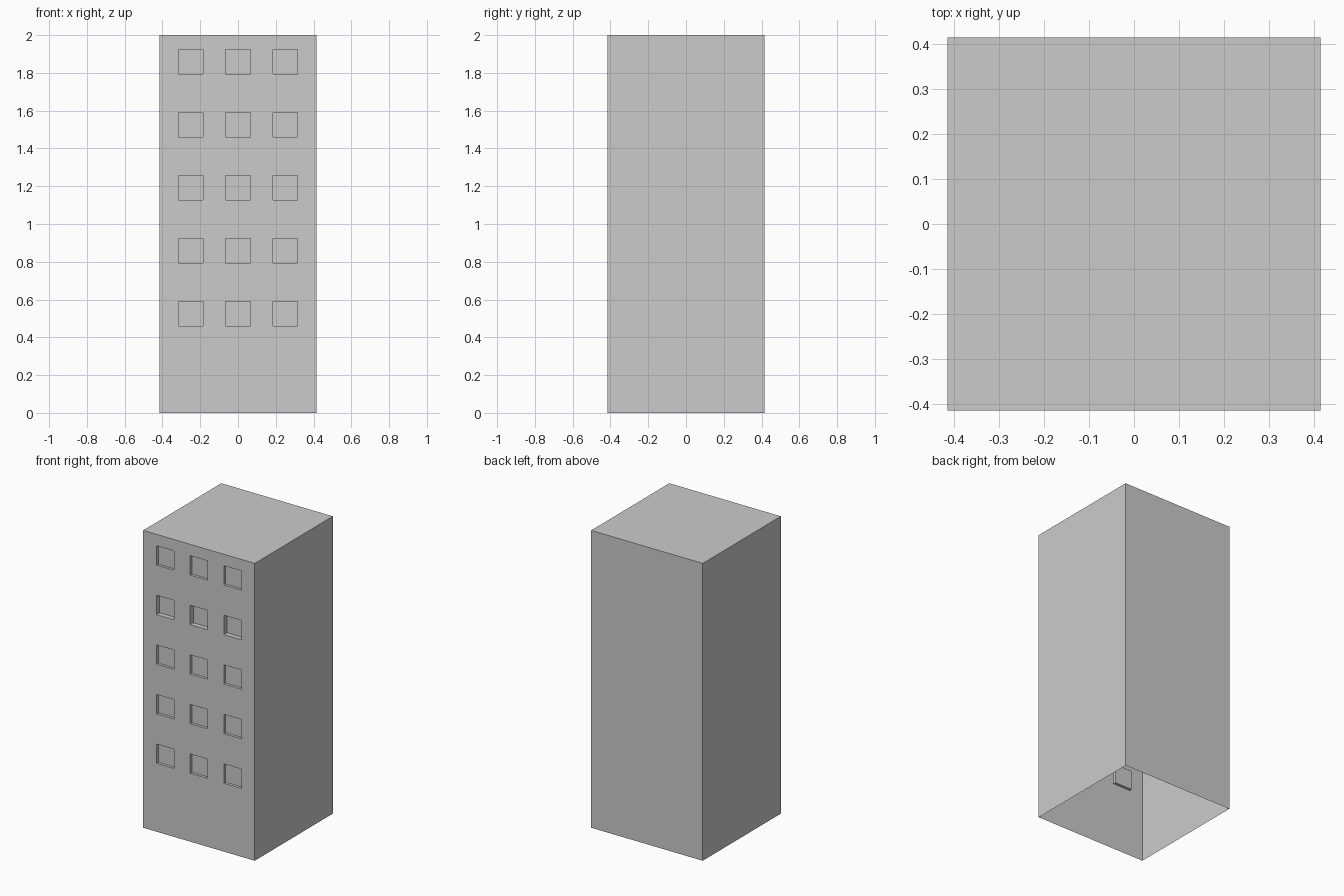
import bpy, bmesh
from mathutils import Matrix, Vector

if "Cube" in bpy.data.objects:
    bpy.data.objects.remove(bpy.data.objects["Cube"])

HALF = 0.415          # half width of the block
HEIGHT = 2.0
WIN = 0.065           # half size of a window
COLS = [-0.25, 0.0, 0.25]
ROWS = [0.525 + i / 3 for i in range(5)]
DEPTHS = [0.018, 0.018, 0.018, 0.033, 0.018]   # one row is set deeper

bm = bmesh.new()

# Tower block shell, open underneath
bmesh.ops.create_cube(bm, size=1.0, matrix=Matrix.Translation((0, 0, HEIGHT / 2))
                      @ Matrix.Diagonal((2 * HALF, 2 * HALF, HEIGHT, 1)))
bmesh.ops.delete(bm, geom=[f for f in bm.faces if f.normal.z < -0.9], context='FACES')


def cut(axis, value):
    normal = Vector((0, 0, 0))
    normal[axis] = 1
    bmesh.ops.bisect_plane(bm, geom=bm.verts[:] + bm.edges[:] + bm.faces[:],
                           plane_co=normal * value, plane_no=normal)


# Grid lines around every window
for side in (-WIN, WIN):
    for x in COLS:
        cut(0, x + side)
    for z in ROWS:
        cut(2, z + side)

# Recess the windows in the front wall
bm.normal_update()
for z, depth in zip(ROWS, DEPTHS):
    for x in COLS:
        centre = Vector((x, -HALF, z))
        face = next(f for f in bm.faces
                    if f.normal.y < -0.9 and (f.calc_center_median() - centre).length < 0.01)
        new = bmesh.ops.extrude_discrete_faces(bm, faces=[face])["faces"][0]
        bmesh.ops.translate(bm, verts=new.verts, vec=(0, depth, 0))

bm.normal_update()
mesh = bpy.data.meshes.new("tower_block")
bm.to_mesh(mesh)
bm.free()
bpy.context.collection.objects.link(bpy.data.objects.new("tower_block", mesh))
